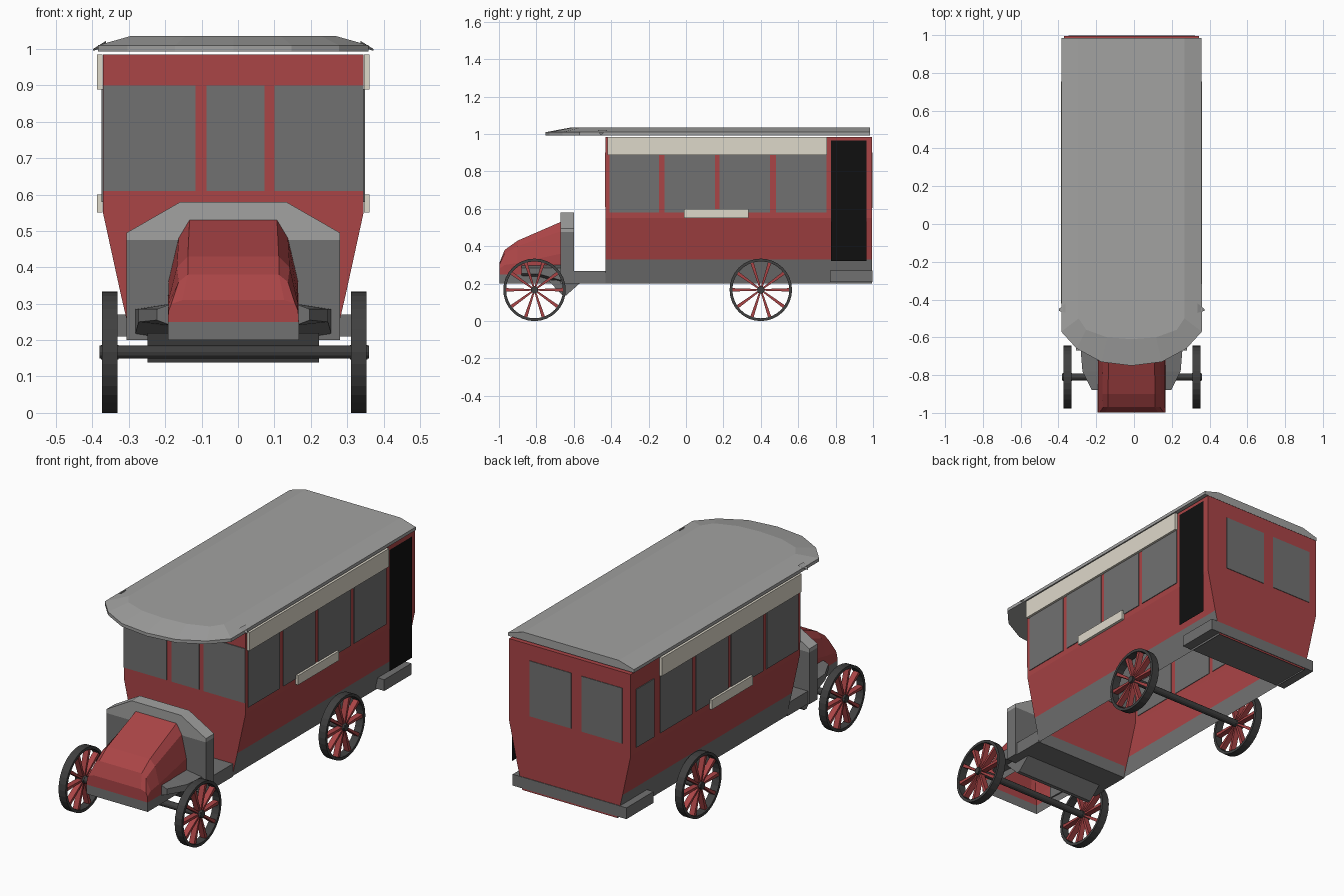
import bpy, bmesh, math
from mathutils import Matrix, Vector

cube = bpy.data.objects.get("Cube")
if cube:
    bpy.data.objects.remove(cube)

CX = -0.013          # centre line of the bodywork
HW = 0.358           # half width of the upper body


def material(name, r, g, b):
    m = bpy.data.materials.new(name)
    m.use_nodes = True
    m.diffuse_color = (r, g, b, 1)
    m.node_tree.nodes["Principled BSDF"].inputs["Base Color"].default_value = (r, g, b, 1)
    return m


RED = material("red paint", 0.40, 0.058, 0.061)
GREY = material("mid grey", 0.165, 0.165, 0.165)
LIGHT = material("light grey", 0.36, 0.36, 0.355)
DARK = material("dark grey", 0.05, 0.05, 0.05)
CREAM = material("cream", 0.73, 0.69, 0.59)
BLACK = material("black", 0.005, 0.005, 0.005)


def finish(name, bm, mats, rule=None):
    """Turn a bmesh into an object, with an optional face colour rule."""
    bmesh.ops.recalc_face_normals(bm, faces=bm.faces)
    if rule:
        for f in bm.faces:
            f.material_index = rule(f.calc_center_median())
    me = bpy.data.meshes.new(name)
    bm.to_mesh(me)
    bm.free()
    for m in mats:
        me.materials.append(m)
    ob = bpy.data.objects.new(name, me)
    bpy.context.collection.objects.link(ob)
    return ob


def box(name, x, y, z, mat):
    bm = bmesh.new()
    size = Matrix.Diagonal((x[1] - x[0], y[1] - y[0], z[1] - z[0], 1))
    mid = Vector((sum(x), sum(y), sum(z))) / 2
    bmesh.ops.create_cube(bm, size=1, matrix=Matrix.Translation(mid) @ size)
    return finish(name, bm, [mat])


def loft(name, rings, mats, rule=None, closed=True, caps=(True, True)):
    """Skin a list of equal-length point rings."""
    bm = bmesh.new()
    rows = [[bm.verts.new(p) for p in ring] for ring in rings]
    n = len(rows[0])
    for a, b in zip(rows, rows[1:]):
        for i in range(n if closed else n - 1):
            j = (i + 1) % n
            bm.faces.new((a[i], a[j], b[j], b[i]))
    for row, cap in zip((rows[0], rows[-1]), caps):
        if cap:
            bm.faces.new(row)
    return finish(name, bm, mats, rule)


def arch(half, y):
    """Mirror (half width, height) pairs into one cross-section at y."""
    return ([(CX - w, y, z) for w, z in half]
            + [(CX + w, y, z) for w, z in reversed(half)])


# Coach body: open underneath, tapered lower walls, grey skirt on the sides
body = [(0.28, 0.2), (0.31, 0.33), (HW, 0.55), (HW, 0.985)]
loft("coach_body", [arch(body, -0.43), arch(body, 0.995)], [RED, GREY],
     lambda c: int(c.z < 0.33 and abs(c.x - CX) > 0.2), closed=False)

# Roof: rounded canopy at the front, bevelled edges
plan = [(0.37, 0.985), (0.372, -0.57), (0.29, -0.66), (0.16, -0.73), (0, -0.75)]
inner = [(0.28, 0.985), (0.28, -0.5), (0.24, -0.56), (0.13, -0.6), (0, -0.61)]


def outline(half, z):
    pts = [(CX + x, y, z) for x, y in half]
    return pts + [(2 * CX - x, y, z) for x, y, _ in reversed(pts[:-1])]


loft("roof", [outline(plan, 0.993), outline(plan, 1.01), outline(inner, 1.036)],
     [LIGHT])

# Small bent flaps where the canopy meets the roof edge
for s, side in ((1, "left"), (-1, "right")):
    x = CX + s * 0.35
    loft(side + "_roof_flap",
         [[(x, -0.47, 1.022), (x, -0.42, 1.022), (x, -0.45, 1.005)],
          [(x + s * 0.035, -0.46, 1.0), (x + s * 0.035, -0.45, 1.0),
           (x + s * 0.035, -0.455, 0.995)]], [LIGHT])

# Front and rear windows
for i, x in enumerate([(-0.37, -0.117), (-0.087, 0.073), (0.1, 0.345)]):
    box(f"front_window_{i + 1}", x, (-0.434, -0.428), (0.61, 0.9), GREY)
for i, x in enumerate([(-0.323, -0.084), (-0.023, 0.223)]):
    box(f"rear_window_{i + 1}", x, (0.993, 0.998), (0.605, 0.9), GREY)

# Side windows, long name boards and small lower boards
side_windows = [(-0.41, -0.145), (-0.115, 0.155), (0.18, 0.45), (0.48, 0.75)]
for s, side in ((1, "left"), (-1, "right")):
    def span(a, b):
        return sorted((CX + s * (HW + a), CX + s * (HW + b)))
    panes = side_windows + ([(0.8, 0.95)] if s < 0 else [])
    for i, y in enumerate(panes):
        box(f"{side}_window_{i + 1}", span(-0.003, 0.004), y, (0.58, 0.89), GREY)
    box(side + "_upper_board", span(0.001, 0.016), (-0.42, 0.755), (0.888, 0.985), CREAM)
    box(side + "_lower_board", span(0.001, 0.016), (-0.01, 0.335), (0.55, 0.6), CREAM)

# Door: a single upright sheet on the left
bm = bmesh.new()
xd = CX + HW + 0.004
bm.faces.new([bm.verts.new((xd, y, z)) for y, z in
              ((0.775, 0.32), (0.965, 0.32), (0.965, 0.965), (0.775, 0.965))])
finish("door", bm, [BLACK])

# Rear step and driver's floor
box("rear_step", (CX - 0.335, CX + 0.335), (0.77, 0.998), (0.21, 0.27), GREY)
box("driver_floor", (CX - 0.285, CX + 0.285), (-0.62, -0.43), (0.2, 0.268), GREY)

# Cowl: arched dashboard with a pale crown
cowl = [(0.293, 0.2), (0.293, 0.475), (0.293, 0.495), (0.145, 0.58)]
bm = bmesh.new()
rows = [[bm.verts.new(p) for p in arch(cowl, y)] for y in (-0.67, -0.6)]
n = len(rows[0])
for i in range(n):
    j = (i + 1) % n
    bm.faces.new((rows[0][i], rows[0][j], rows[1][j], rows[1][i]))
for r in rows:
    bm.faces.new((r[0], r[1], r[-2], r[-1]))
    bm.faces.new(r[1:-1])
finish("cowl", bm, [GREY, LIGHT], lambda c: int(c.z > 0.476))

# Bonnet: open underneath, grey lower band
bonnet = [
    (-0.67, [(0.18, 0.2), (0.18, 0.25), (0.178, 0.36), (0.15, 0.48), (0.12, 0.53)]),
    (-0.90, [(0.18, 0.2), (0.18, 0.25), (0.178, 0.31), (0.155, 0.4), (0.125, 0.43)]),
    (-0.97, [(0.18, 0.2), (0.18, 0.25), (0.178, 0.3), (0.15, 0.36), (0.125, 0.38)]),
    (-0.998, [(0.18, 0.2), (0.18, 0.25), (0.178, 0.28), (0.17, 0.3), (0.14, 0.31)]),
]
loft("bonnet", [arch(h, y) for y, h in bonnet], [RED, GREY],
     lambda c: int(c.z < 0.24), closed=False, caps=(False, False))
front = bonnet[-1][1]
loft("bonnet_nose", [[(CX - w, -0.998, z) for w, z in front],
                     [(CX + w, -0.998, z) for w, z in front]],
     [RED, GREY], lambda c: int(c.z < 0.24), closed=False, caps=(False, False))

# Tapered side brackets between bonnet and cowl
for s, side in ((1, "left"), (-1, "right")):
    def ring(y, a, b, z0, z1):
        return [(CX + s * x, y, z) for x, z in ((a, z0), (b, z0 + 0.015), (b, z1 - 0.015), (a, z1))]
    loft(side + "_bracket", [ring(-0.88, 0.17, 0.21, 0.24, 0.3),
                             ring(-0.78, 0.17, 0.26, 0.235, 0.3),
                             ring(-0.66, 0.17, 0.27, 0.2, 0.3)], [GREY])

# Sump under the cowl
sump = [(-0.74, 0.22), (-0.66, 0.138), (-0.64, 0.138), (-0.57, 0.2), (-0.57, 0.22)]
loft("sump", [[(CX + x, y, z) for y, z in sump] for x in (-0.235, 0.235)], [GREY])


# Wheels and axles
def tube(bm, r, x0, x1, sides):
    m = Matrix.Translation(((x0 + x1) / 2, 0, 0)) @ Matrix.Rotation(math.pi / 2, 4, 'Y')
    bmesh.ops.create_cone(bm, cap_ends=True, segments=sides, radius1=r, radius2=r,
                          depth=x1 - x0, matrix=m)


R = 0.167
for y, end in ((-0.81, "front"), (0.4, "rear")):
    bm = bmesh.new()
    tube(bm, 0.018, -0.37, 0.37, 12)
    finish(end + "_axle", bm, [DARK]).location = (CX + 0.003, y, R)
    for s, side in ((1, "left"), (-1, "right")):
        spot = (CX + 0.003 + s * 0.342, y, R)
        # Rim as a swept rectangle
        rect = [(-0.021, 0.152), (0.021, 0.152), (0.021, R), (-0.021, R)]
        turns = [i * math.tau / 32 for i in range(33)]
        rim = loft(f"{end}_{side}_rim",
                   [[(x, r * math.cos(t), r * math.sin(t)) for x, r in rect] for t in turns],
                   [DARK], caps=(False, False))
        bm = bmesh.new()
        tube(bm, 0.02, -0.024, 0.024, 12)
        hub = finish(f"{end}_{side}_hub", bm, [DARK])
        # Spokes, a little wider towards the rim
        bm = bmesh.new()
        for i in range(10):
            made = bmesh.ops.create_cube(bm, size=1)["verts"]
            for v in made:
                v.co.x *= 0.03
                v.co.y *= 0.018 if v.co.z > 0 else 0.009
                v.co.z = 0.085 + v.co.z * 0.14
            bmesh.ops.rotate(bm, verts=made, cent=(0, 0, 0),
                             matrix=Matrix.Rotation((i + 0.5) * math.tau / 10, 3, 'X'))
        spokes = finish(f"{end}_{side}_spokes", bm, [RED])
        for ob in (rim, hub, spokes):
            ob.location = spot
